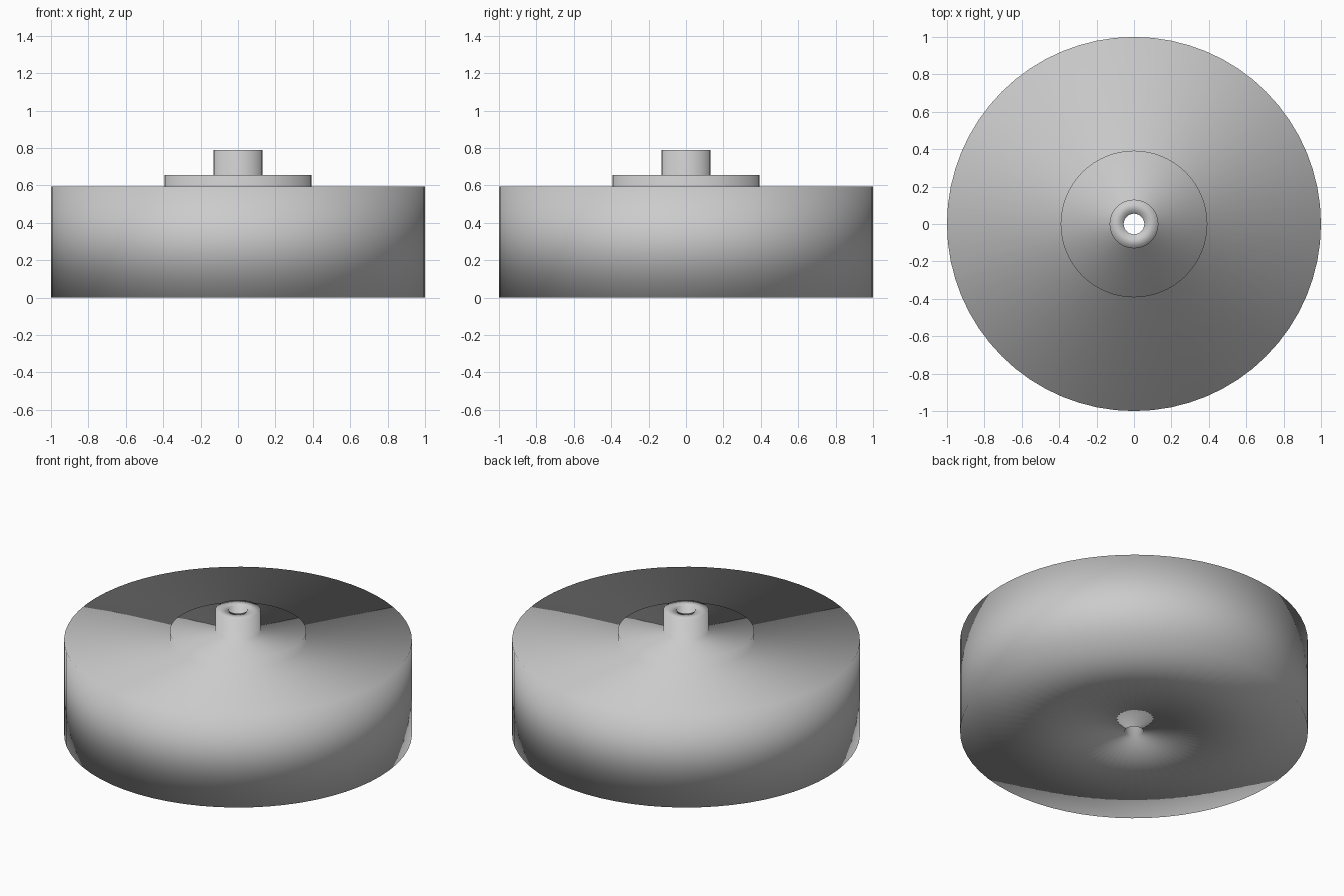
import bpy, bmesh
from math import cos, sin, tau

if "Cube" in bpy.data.objects:
    bpy.data.objects.remove(bpy.data.objects["Cube"])

SEGMENTS = 64

# Closed cross-section (radius, height): bore, base, body, step, hub
profile = [(0.055, 0.0), (1.0, 0.0), (1.0, 0.595), (0.392, 0.595),
           (0.392, 0.655), (0.13, 0.655), (0.13, 0.79), (0.055, 0.79)]


def lathe(name, profile, segments):
    bm = bmesh.new()
    rings = [[bm.verts.new((r * cos(tau * i / segments), r * sin(tau * i / segments), z))
              for r, z in profile] for i in range(segments)]
    n = len(profile)
    for i in range(segments):
        a, b = rings[i], rings[(i + 1) % segments]
        for j in range(n):
            k = (j + 1) % n
            bm.faces.new((a[j], b[j], b[k], a[k]))
    bmesh.ops.recalc_face_normals(bm, faces=bm.faces)
    # The whole turned part is shaded smooth, edges included
    for f in bm.faces:
        f.smooth = True
    mesh = bpy.data.meshes.new(name)
    bm.to_mesh(mesh)
    bm.free()
    obj = bpy.data.objects.new(name, mesh)
    bpy.context.collection.objects.link(obj)
    return obj


# Stepped wheel with a through bore
lathe("stepped_wheel", profile, SEGMENTS)
